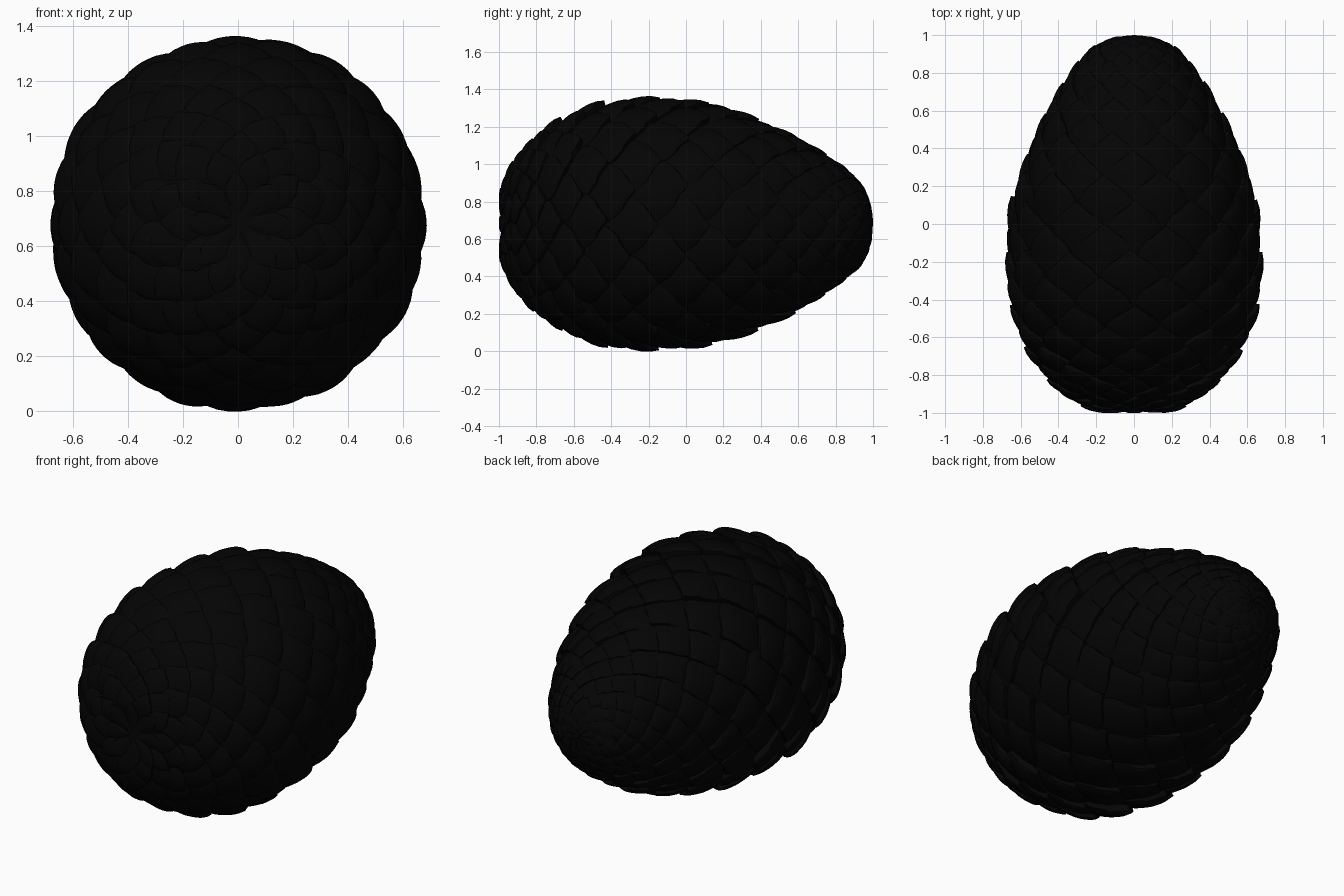
import bpy, bmesh, math, random
from mathutils import Vector

if "Cube" in bpy.data.objects:
    bpy.data.objects.remove(bpy.data.objects["Cube"])

random.seed(4)
AXIS_Z = 0.68

# Egg outline: position along y, radius
OUTLINE = [(-1.0, 0), (-1.0, .1), (-.99, .22), (-.9, .385), (-.75, .525), (-.57, .622),
           (-.35, .678), (-.12, .682), (.15, .65), (.4, .563), (.6, .467),
           (.8, .343), (.93, .23), (.985, .12), (1.0, 0)]


def smooth_outline(pts, steps=12):
    out = []
    for i in range(len(pts) - 1):
        p = [Vector(pts[max(0, min(len(pts) - 1, i + k))]) for k in (-1, 0, 1, 2)]
        for j in range(steps):
            t = j / steps
            out.append(0.5 * (2 * p[1] + (p[2] - p[0]) * t
                              + (2 * p[0] - 5 * p[1] + 4 * p[2] - p[3]) * t * t
                              + (3 * p[1] - p[0] - 3 * p[2] + p[3]) * t ** 3))
    return out + [Vector(pts[-1])]


CURVE = smooth_outline(OUTLINE)
LENGTHS = [0.0]
for a, b in zip(CURVE, CURVE[1:]):
    LENGTHS.append(LENGTHS[-1] + (b - a).length)
TOTAL = LENGTHS[-1]


def at(s):
    """Outline point at arc length s."""
    s = max(0.0, min(TOTAL, s))
    for i in range(len(CURVE) - 1):
        if s <= LENGTHS[i + 1]:
            t = (s - LENGTHS[i]) / max(1e-6, LENGTHS[i + 1] - LENGTHS[i])
            return CURVE[i].lerp(CURVE[i + 1], t)
    return CURVE[-1]


def on_egg(s, angle, lift):
    """Point on the egg, moved along the surface normal by lift."""
    p = at(s)
    d = (at(s + .03) - at(s - .03)).normalized()
    y, r = p.x - d.y * lift, max(0.0, p.y + d.x * lift)
    return Vector((r * math.sin(angle), max(-1, min(1, y)), AXIS_Z + r * math.cos(angle)))


def make_object(name, bm, mat):
    bmesh.ops.recalc_face_normals(bm, faces=bm.faces)
    mesh = bpy.data.meshes.new(name)
    bm.to_mesh(mesh)
    bm.free()
    mesh.materials.append(mat)
    obj = bpy.data.objects.new(name, mesh)
    bpy.context.collection.objects.link(obj)
    bpy.context.view_layer.objects.active = obj
    obj.select_set(True)
    bpy.ops.object.shade_smooth_by_angle(angle=math.radians(35))
    obj.select_set(False)
    return obj


black = bpy.data.materials.new("near_black")
black.diffuse_color = (.0012, .0012, .0012, 1)
black.use_nodes = True
black.node_tree.nodes["Principled BSDF"].inputs["Base Color"].default_value = black.diffuse_color

# Half width of a scale from root to blunt tip
WIDTHS = [.6, .8, .95, 1.0, .97, .84, .6, .18]
ACROSS = [-1, -.8, -.5, -.2, 0, .2, .5, .8, 1]


def add_scale(bm, s0, length, angle, half, size):
    """Pillowed shield with a skirt around its edge."""
    half *= random.uniform(.98, 1.1)
    tilt = random.uniform(-.25, .25)
    raise_by = random.uniform(.02, .06)
    n = len(WIDTHS) - 1
    rows, skirt = [], []
    for i, w in enumerate(WIDTHS):
        v = i / n
        row, low = [], []
        for u in ACROSS:
            s = s0 + length * (v - .08 * u * u * v)
            ang = angle + half * (w * u + tilt * (v - .5))
            lift = size * (raise_by - .24 * (1 - v) ** 1.6
                           - .07 * abs(u * w) ** 1.6 - .03 * abs(u) ** 5 - .05 * v ** 5)
            row.append(bm.verts.new(on_egg(s, ang, lift)))
            low.append((s, ang, lift - .11 * size))
        rows.append(row)
        skirt.append(low)
    m = len(ACROSS) - 1
    for i in range(n):
        for j in range(m):
            bm.faces.new((rows[i][j], rows[i][j + 1], rows[i + 1][j + 1], rows[i + 1][j]))
    # Skirt: both sides and the tip
    rim = [(i, 0) for i in range(n + 1)] + [(n, j) for j in range(1, m + 1)] \
        + [(i, m) for i in range(n - 1, -1, -1)]
    lower = [bm.verts.new(on_egg(*skirt[i][j])) for i, j in rim]
    for k in range(len(rim) - 1):
        (a, b), (c, d) = rim[k], rim[k + 1]
        bm.faces.new((rows[a][b], rows[c][d], lower[k + 1], lower[k]))


# Overlapping scales, staggered ring by ring, fewer columns near the ends
bm = bmesh.new()
s, ring = .05, 0
while s < TOTAL - .05:
    r = at(s).y
    columns = 12 if r > .22 else 10 if r > .12 else 8
    step = max(.08 if s < TOTAL / 2 else .05, .205 * r)
    size = 2 * math.pi * max(.06, at(s + step).y) / columns
    for c in range(columns):
        angle = 2 * math.pi * (c + .5 * (ring % 2) + random.uniform(-.06, .06)) / columns
        add_scale(bm, s - .6 * step + random.uniform(-.12, .12) * step,
                  2.5 * step, angle, math.pi / columns, size)
    s += step
    ring += 1
make_object("scales", bm, black)

# Inner shell closing the gaps and both ends
bm = bmesh.new()
SIDES = 36
rings = []
for i in range(1, 40):
    s = TOTAL * i / 40
    depth = -.012 - .13 * 2 * math.pi * at(s).y / 12
    rings.append([bm.verts.new(on_egg(s, 2 * math.pi * k / SIDES, depth))
                  for k in range(SIDES)])
for a, b in zip(rings, rings[1:]):
    for k in range(SIDES):
        q = (k + 1) % SIDES
        bm.faces.new((a[k], a[q], b[q], b[k]))
bm.faces.new(rings[0])
bm.faces.new(rings[-1])
make_object("inner_shell", bm, black)
